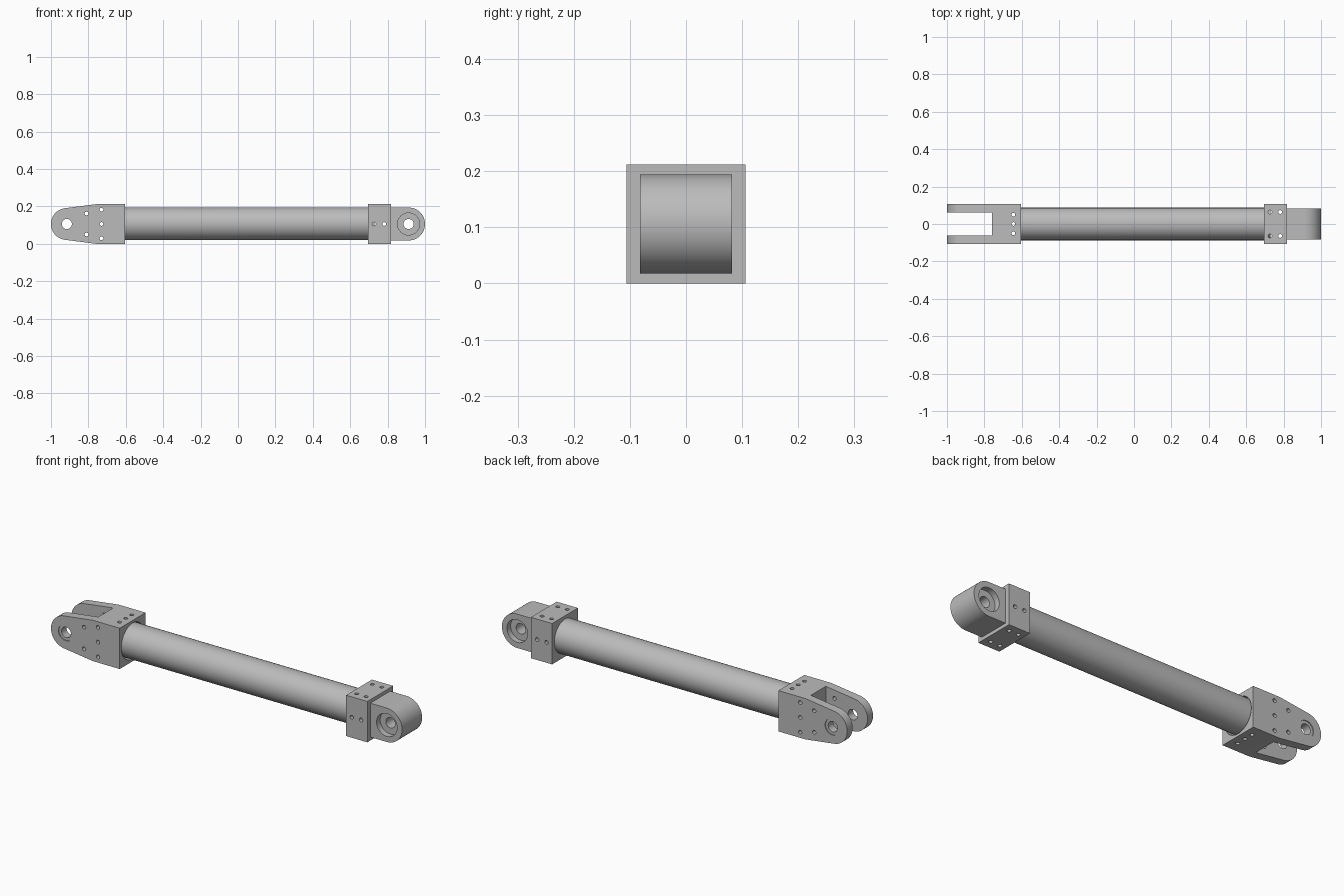
import bpy, bmesh, math
from mathutils import Matrix, Vector

if "Cube" in bpy.data.objects:
    bpy.data.objects.remove(bpy.data.objects["Cube"])

MID = 0.106      # height of the rod axis
HALF = 0.106     # half width of the end blocks
LUG_X, EYE_X = -0.915, 0.912
BORE = 0.027

steel = bpy.data.materials.new("grey_steel")
steel.use_nodes = True
GREY = (0.5, 0.5, 0.5, 1)
steel.diffuse_color = GREY
steel.node_tree.nodes["Principled BSDF"].inputs["Base Color"].default_value = GREY


def finish(name, bm):
    bmesh.ops.recalc_face_normals(bm, faces=bm.faces)
    mesh = bpy.data.meshes.new(name)
    bm.to_mesh(mesh)
    bm.free()
    mesh.materials.append(steel)
    obj = bpy.data.objects.new(name, mesh)
    bpy.context.collection.objects.link(obj)
    return obj


def extrude_profile(name, points, half_width):
    """Extrude an (x, z) outline along y."""
    bm = bmesh.new()
    face = bm.faces.new([bm.verts.new((x, -half_width, z)) for x, z in points])
    geom = bmesh.ops.extrude_face_region(bm, geom=[face])["geom"]
    verts = [g for g in geom if isinstance(g, bmesh.types.BMVert)]
    bmesh.ops.translate(bm, verts=verts, vec=(0, 2 * half_width, 0))
    return finish(name, bm)


def box(name, x0, x1, half_y, half_z):
    return extrude_profile(name, [(x0, MID - half_z), (x1, MID - half_z),
                                  (x1, MID + half_z), (x0, MID + half_z)], half_y)


def cylinder(name, centre, axis, radius, length, sides=32):
    bm = bmesh.new()
    turn = Vector((0, 0, 1)).rotation_difference(Vector(axis)).to_matrix().to_4x4()
    bmesh.ops.create_cone(bm, cap_ends=True, segments=sides, radius1=radius,
                          radius2=radius, depth=length,
                          matrix=Matrix.Translation(centre) @ turn)
    return finish(name, bm)


def arc(cx, radius, start, end, steps=32):
    angles = [math.radians(start + (end - start) * i / steps) for i in range(steps + 1)]
    return [(cx + radius * math.cos(a), MID + radius * math.sin(a)) for a in angles]


def cut(obj, cutters):
    for cutter in cutters:
        mod = obj.modifiers.new("cut", "BOOLEAN")
        mod.operation, mod.solver, mod.object = "DIFFERENCE", "EXACT", cutter
    bpy.context.view_layer.update()
    graph = bpy.context.evaluated_depsgraph_get()
    mesh = bpy.data.meshes.new_from_object(obj.evaluated_get(graph))
    obj.modifiers.clear()
    obj.data = mesh
    for cutter in cutters:
        bpy.data.objects.remove(cutter)


def hole(x, y, z, axis, radius=0.01, length=0.5, sides=16):
    return cylinder("cutter", (x, y, z), axis, radius, length, sides)


Y, Z, X = (0, 1, 0), (0, 0, 1), (1, 0, 0)

# Fork end: tapered cheeks with a rounded tip, slot, pin bore and bolt holes
outline = arc(LUG_X, 0.085, 98, 262) + [(-0.76, 0), (-0.605, 0),
                                        (-0.605, 2 * HALF), (-0.76, 2 * HALF)]
fork = extrude_profile("fork_end", outline, HALF)
cutters = [box("cutter", -1.1, -0.76, 0.061, 0.3),
           hole(LUG_X, 0, MID, Y, BORE, sides=32),
           hole(-0.605, 0, MID, X, 0.093, 0.06, 64)]
for side in (-1, 1):
    cutters.append(hole(LUG_X, side * HALF, MID, Y, 0.042, 0.008, 32))
    cutters.append(hole(-0.81, 0, MID + side * 0.056, Y))
for k in (-1, 0, 1):
    cutters.append(hole(-0.73, 0, MID + k * 0.077, Y))
    cutters.append(hole(-0.645, k * 0.05, MID, Z))
cut(fork, cutters)

# Long rod, seated in both end blocks
rod = cylinder("rod", (0.045, 0, MID + 0.002), X, 0.087, 1.37, 64)
cut(rod, [hole(-0.645, k * 0.05, MID, Z) for k in (-1, 0, 1)])

# Square collar with bolt holes on every side
collar = box("collar", 0.695, 0.817, HALF, HALF)
cutters = []
for x in (0.727, 0.781):
    cutters.append(hole(x, 0, MID, Y))
    for side in (-1, 1):
        cutters.append(hole(x, side * 0.064, MID, Z))
cut(collar, cutters)

# Eye end: rounded block with a pin bore recessed on both sides
eye = extrude_profile("eye_end", arc(EYE_X, 0.088, -90, 90) +
                      [(0.81, MID + 0.088), (0.81, MID - 0.088)], 0.082)
cutters = [hole(EYE_X, 0, MID, Y, BORE, sides=32)]
for side in (-1, 1):
    cutters.append(hole(EYE_X, side * 0.082, MID, Y, 0.059, 0.06, 48))
cut(eye, cutters)

# Smooth the round surfaces, keep the machined edges sharp
bpy.ops.object.select_all(action="DESELECT")
for obj in (fork, rod, collar, eye):
    obj.select_set(True)
bpy.context.view_layer.objects.active = rod
bpy.ops.object.shade_smooth_by_angle(angle=math.radians(30))
